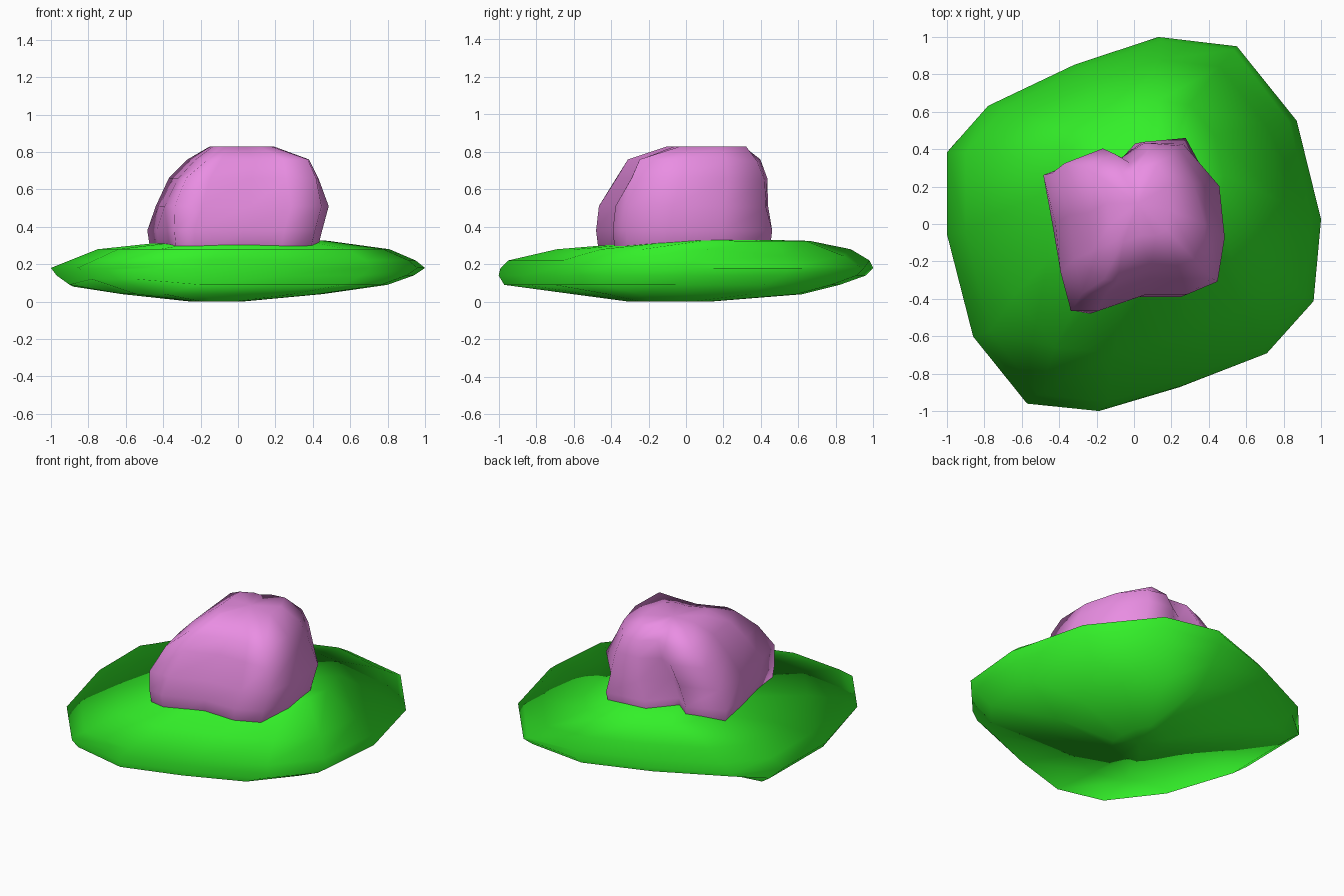
import bpy, bmesh
from mathutils import Vector

if "Cube" in bpy.data.objects:
    bpy.data.objects.remove(bpy.data.objects["Cube"])


def material(name, rgb):
    m = bpy.data.materials.new(name)
    m.diffuse_color = (*rgb, 1)
    m.use_nodes = True
    m.node_tree.nodes["Principled BSDF"].inputs["Base Color"].default_value = m.diffuse_color
    return m


def stone(name, outline, rings, bumps, mat, relief):
    """Loft one irregular outline through boxes given as (z, x0, x1, y0, y1).
    bumps: (ring numbers, point numbers, offset); relief turns normals sideways."""
    xs, ys = zip(*outline)
    ax, bx, ay, by = min(xs), max(xs), min(ys), max(ys)
    bm = bmesh.new()
    loops = []
    for z, x0, x1, y0, y1 in rings:
        loops.append([bm.verts.new((x0 + (x - ax) / (bx - ax) * (x1 - x0),
                                    y0 + (y - ay) / (by - ay) * (y1 - y0), z))
                      for x, y in outline])
    for levels, points, offset in bumps:
        for r in levels:
            for p in points:
                loops[r][p].co += Vector(offset)
    n = len(outline)
    for lo, hi in zip(loops, loops[1:]):
        for i in range(n):
            j = (i + 1) % n
            bm.faces.new((lo[i], lo[j], hi[j], hi[i]))
    # caps fan out from a centre point so they shade softly
    for loop in (loops[0], loops[-1]):
        cap = bm.faces.new(loop)
        bmesh.ops.poke(bm, faces=[cap])
    bmesh.ops.recalc_face_normals(bm, faces=bm.faces)
    for f in bm.faces:
        f.smooth = True
    me = bpy.data.meshes.new(name)
    bm.to_mesh(me)
    bm.free()
    me.materials.append(mat)
    # shade like a rounder boulder that was squashed flat
    soft = [Vector((v.normal.x, v.normal.y, v.normal.z / relief)).normalized()
            for v in me.vertices]
    me.normals_split_custom_set_from_vertices(soft)
    ob = bpy.data.objects.new(name, me)
    bpy.context.collection.objects.link(ob)
    return ob


# Wide lens-shaped base stone
base_outline = [(-1, .38), (-1, -.06), (-.86, -.61), (-.58, -.96), (-.18, -1),
                (.27, -.87), (.71, -.7), (.96, -.42), (1, .02), (.87, .55),
                (.55, .95), (.13, 1), (-.32, .85), (-.78, .63)]
base_rings = [(0, -.25, .02, -.3, .12), (.04, -.62, .45, -.6, .62),
              (.09, -.9, .8, -.97, .82), (.14, -.97, .94, -1, .96),
              (.18, -1, 1, -.99, 1), (.22, -.9, .95, -.95, .98),
              (.28, -.75, .81, -.69, .88), (.325, -.33, .48, -.15, .66),
              (.335, -.1, .3, -.05, .25)]
base_bumps = [((2,), (0,), (.02, .18, -.01)), ((3,), (0,), (.03, .1, -.02)),
              ((2, 3), (2, 3), (0, 0, .03)), ((5, 6), (9, 10), (0, 0, -.035))]
stone("base_stone", base_outline, base_rings, base_bumps,
      material("green", (.033, .87, .022)), 8)

# Lumpy upper stone, leaning back so the front slopes
top_outline = [(-.49, .27), (-.47, 0), (-.44, -.27), (-.34, -.46), (-.23, -.48),
               (.04, -.39), (.27, -.39), (.44, -.32), (.48, -.08), (.45, .2),
               (.3, .47), (.02, .44), (-.13, .35), (-.24, .36)]
top_rings = [(.22, -.46, .41, -.46, .44), (.38, -.485, .45, -.48, .46),
             (.51, -.44, .485, -.465, .468), (.66, -.36, .43, -.37, .46),
             (.76, -.26, .38, -.31, .42), (.83, -.15, .19, -.1, .32)]
top_bumps = [((3, 4), (7,), (.02, -.06, 0)), ((2, 3), (3,), (-.04, -.02, 0)),
             ((2, 3, 4), (10,), (-.05, -.04, -.01)), ((0, 1, 2), (12,), (0, -.07, 0)),
             ((3, 4), (9,), (-.04, 0, 0)), ((0, 1), (2,), (.06, .03, 0)),
             ((0, 1), (1,), (.03, 0, 0)), ((3, 4), (0, 13), (-.01, .04, 0))]
stone("upper_stone", top_outline, top_rings, top_bumps,
      material("pink", (.82, .27, .77)), 1.6)
